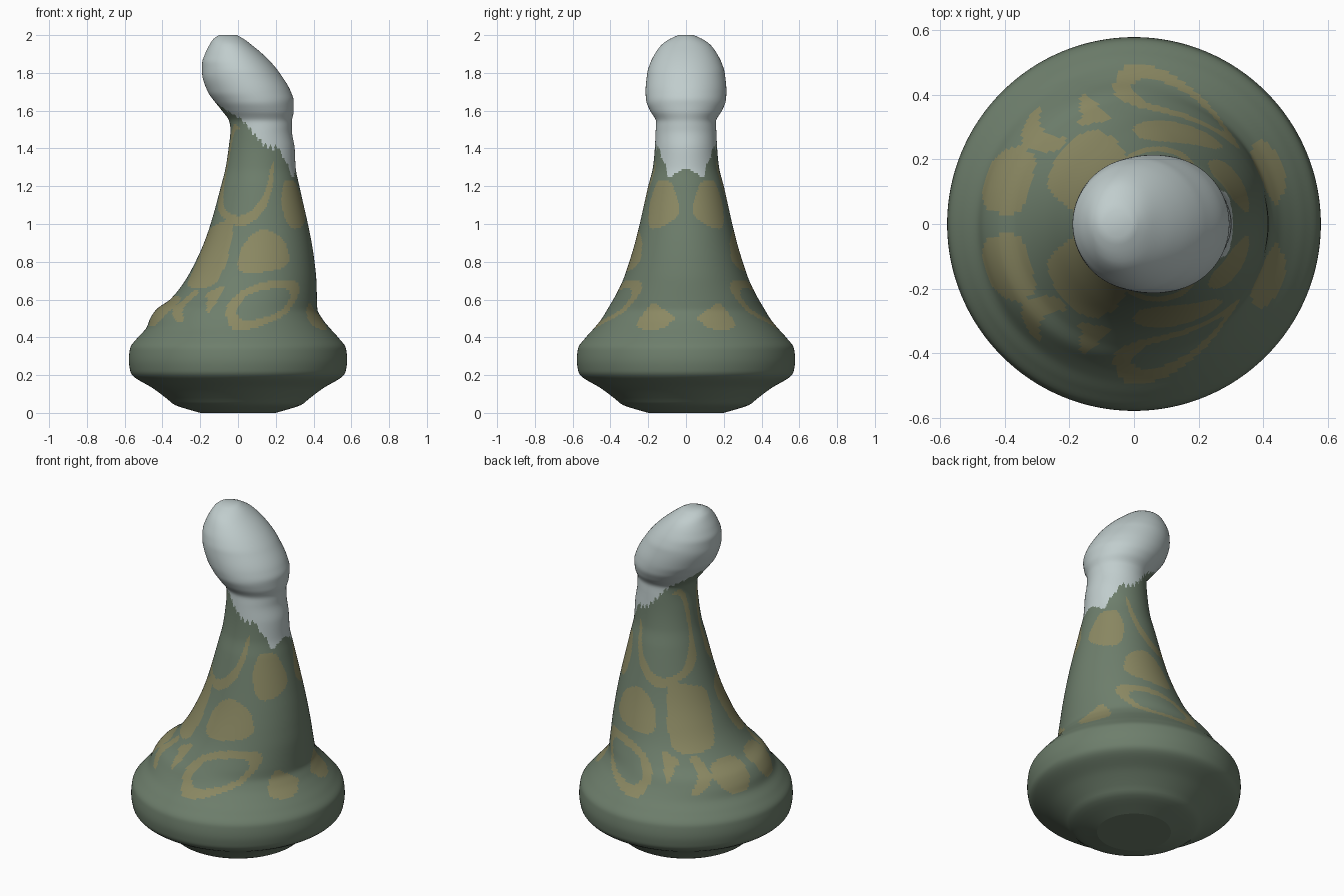
import bpy
import bmesh
import math

SIDES = 192
STEP = 0.01

default_cube = bpy.data.objects.get("Cube")
if default_cube:
    bpy.data.objects.remove(default_cube, do_unlink=True)


def make_material(name, colour):
    material = bpy.data.materials.new(name)
    material.use_nodes = True
    material.diffuse_color = (*colour, 1)
    shader = material.node_tree.nodes["Principled BSDF"]
    shader.inputs["Base Color"].default_value = (*colour, 1)
    shader.inputs["Roughness"].default_value = 0.8
    return material


moss = make_material("moss green", (0.155, 0.21, 0.15))
olive = make_material("olive patch", (0.26, 0.25, 0.125))
pale = make_material("pale grey blue", (0.53, 0.61, 0.61))

# Round foot and bulge: height, radius
foot = [(0, .2), (.045, .34), (.07, .37), (.13, .45), (.2, .56), (.22, .57),
        (.28, .578), (.34, .572), (.4, .53), (.45, .485)]
# Leaning neck: height, -x edge, +x edge, half depth
neck = [(.5, -.465, .445, .445), (.55, -.43, .42, .415), (.6, -.36, .418, .385),
        (.7, -.28, .415, .335), (.8, -.225, .405, .3), (.9, -.18, .39, .27),
        (1, -.145, .37, .245), (1.2, -.09, .325, .2), (1.3, -.065, .305, .175),
        (1.4, -.05, .3, .165), (1.5, -.04, .285, .16), (1.54, -.045, .285, .158)]
# Tilted egg-shaped head, same columns
head = [(1.6, -.085, .295, .19), (1.65, -.125, .295, .21), (1.7, -.16, .28, .214),
        (1.8, -.19, .22, .205), (1.85, -.19, .18, .19), (1.9, -.175, .13, .165),
        (1.95, -.15, .07, .128), (1.98, -.13, .03, .085), (2, -.1, -.005, .04)]
profile = [(z, -r, r, r) for z, r in foot] + neck + head


def smooth_curve(xs, ys):
    """Cubic through the points that never overshoots them."""
    d = [(ys[i + 1] - ys[i]) / (xs[i + 1] - xs[i]) for i in range(len(xs) - 1)]
    m = [d[0]]
    for a, b in zip(d, d[1:]):
        m.append(2 * a * b / (a + b) if a * b > 0 else 0)
    m.append(d[-1])

    def value(x):
        i = 0
        while i < len(d) - 1 and x > xs[i + 1]:
            i += 1
        h = xs[i + 1] - xs[i]
        t = (x - xs[i]) / h
        u = 1 - t
        return (u * u * (1 + 2 * t) * ys[i] + t * t * (3 - 2 * t) * ys[i + 1]
                + h * t * u * (u * m[i] - t * m[i + 1]))
    return value


heights = [row[0] for row in profile]
edge_low, edge_high, depth = [
    smooth_curve(heights, [row[k] for row in profile]) for k in (1, 2, 3)]

# Painted patches: angle from the +x side in degrees, height; mirrored in y
patches = {
    "long hook": [(67, 1.32), (73, 1.18), (88, 1.05), (109, .99), (128, 1.01),
                  (165, 1.11), (169, 1.3), (165, 1.46), (150, 1.53), (132, 1.5),
                  (150, 1.49), (158, 1.4), (160, 1.25), (145, 1.1), (125, 1.05),
                  (109, 1.05), (94, 1.1), (82, 1.18), (72, 1.31)],
    "leaning side": [(125, 1.01), (120, .9), (119, .78), (122, .68), (140, .66),
                     (160, .69), (168, .8), (172, .95), (150, 1)],
    "middle": [(88, .97), (63, .925), (55, .8), (75, .75), (100, .745),
               (107, .8), (104, .9)],
    "ring": [(48, .7), (42, .64), (51, .535), (73, .465), (92, .44), (96, .5),
             (98, .62), (80, .69)],
    "crescent": [(132, .48), (144, .56), (142, .64), (134, .64), (135, .58),
                 (128, .5)],
    "wedge": [(112, .67), (124, .63), (118, .59), (109, .53), (110, .6)],
    "low back": [(175, .6), (160, .62), (147, .59), (146, .53), (158, .46),
                 (171, .48)],
    "low front": [(8, .5), (17, .55), (27, .58), (34, .48), (30, .45), (18, .44)],
    "high front": [(20, 1.2), (35, 1.23), (52, 1.22), (60, 1.1), (50, .98),
                   (24, 1), (9, 1.07)],
}
ring_hole = [(53, .65), (55, .555), (73, .5), (87, .5), (90, .61), (76, .65)]

# Ragged lower edge of the pale coat: angle, height
coat_edge = [(0, 1.295), (12, 1.28), (30, 1.24), (38, 1.31), (50, 1.35), (60, 1.41),
             (70, 1.4), (85, 1.42), (105, 1.48), (125, 1.55), (150, 1.6),
             (170, 1.65), (180, 1.63)]


def round_outline(points, cuts=4):
    """Closed Catmull-Rom outline through the points."""
    result = []
    n = len(points)
    for i in range(n):
        p, q, r, s = (points[(i + k) % n] for k in (-1, 0, 1, 2))
        for c in range(cuts):
            t = c / cuts
            result.append(tuple(
                q[k] + t / 2 * (r[k] - p[k] + t * (
                    2 * p[k] - 5 * q[k] + 4 * r[k] - s[k]
                    + t * (3 * (q[k] - r[k]) + s[k] - p[k])))
                for k in (0, 1)))
    return result


def inside(outline, x, y):
    hit = False
    for (ax, ay), (bx, by) in zip(outline, outline[1:] + outline[:1]):
        if (ay > y) != (by > y) and x < ax + (bx - ax) * (y - ay) / (by - ay):
            hit = not hit
    return hit


outlines = []
for points in patches.values():
    outline = round_outline(points)
    levels = [p[1] for p in outline]
    outlines.append((min(levels), max(levels), outline))
hole_outline = round_outline(ring_hole)


def coat_height(angle):
    for (a, za), (b, zb) in zip(coat_edge, coat_edge[1:]):
        if angle <= b:
            ragged = 0.012 * math.sin(angle * 0.7) * math.sin(math.radians(angle))
            return za + (zb - za) * (angle - a) / (b - a) + ragged
    return coat_edge[-1][1]


def colour_index(angle, z):
    if z > coat_height(angle):
        return 2
    for low, high, outline in outlines:
        if low < z < high and inside(outline, angle, z):
            return 0 if inside(hole_outline, angle, z) else 1
    return 0


def ring_points(z):
    low, high, half_depth = edge_low(z), edge_high(z), depth(z)
    for j in range(SIDES):
        t = math.tau * j / SIDES
        yield ((low + high) / 2 + (high - low) / 2 * math.cos(t),
               half_depth * math.sin(t), z)


def add_object(name, bm, materials):
    mesh = bpy.data.meshes.new(name)
    bm.to_mesh(mesh)
    bm.free()
    obj = bpy.data.objects.new(name, mesh)
    bpy.context.collection.objects.link(obj)
    for material in materials:
        mesh.materials.append(material)
    return obj


# Body: stacked elliptical rings with the coat and patches coloured by face
bm = bmesh.new()
count = round(heights[-1] / STEP)
rings = [[bm.verts.new(p) for p in ring_points(i * STEP)] for i in range(count + 1)]
for i in range(count):
    for j in range(SIDES):
        k = (j + 1) % SIDES
        face = bm.faces.new((rings[i][j], rings[i][k], rings[i + 1][k], rings[i + 1][j]))
        angle = 360 * (j + 0.5) / SIDES
        face.material_index = colour_index(min(angle, 360 - angle), (i + 0.5) * STEP)
bm.faces.new(rings[-1]).material_index = 2
body = add_object("body", bm, (moss, olive, pale))

bpy.ops.object.select_all(action="DESELECT")
body.select_set(True)
bpy.context.view_layer.objects.active = body
bpy.ops.object.shade_smooth_by_angle(angle=math.radians(40))

# Flat disc closing the foot
bm = bmesh.new()
bm.faces.new([bm.verts.new(p) for p in ring_points(0)])
add_object("base_disc", bm, (moss,))
